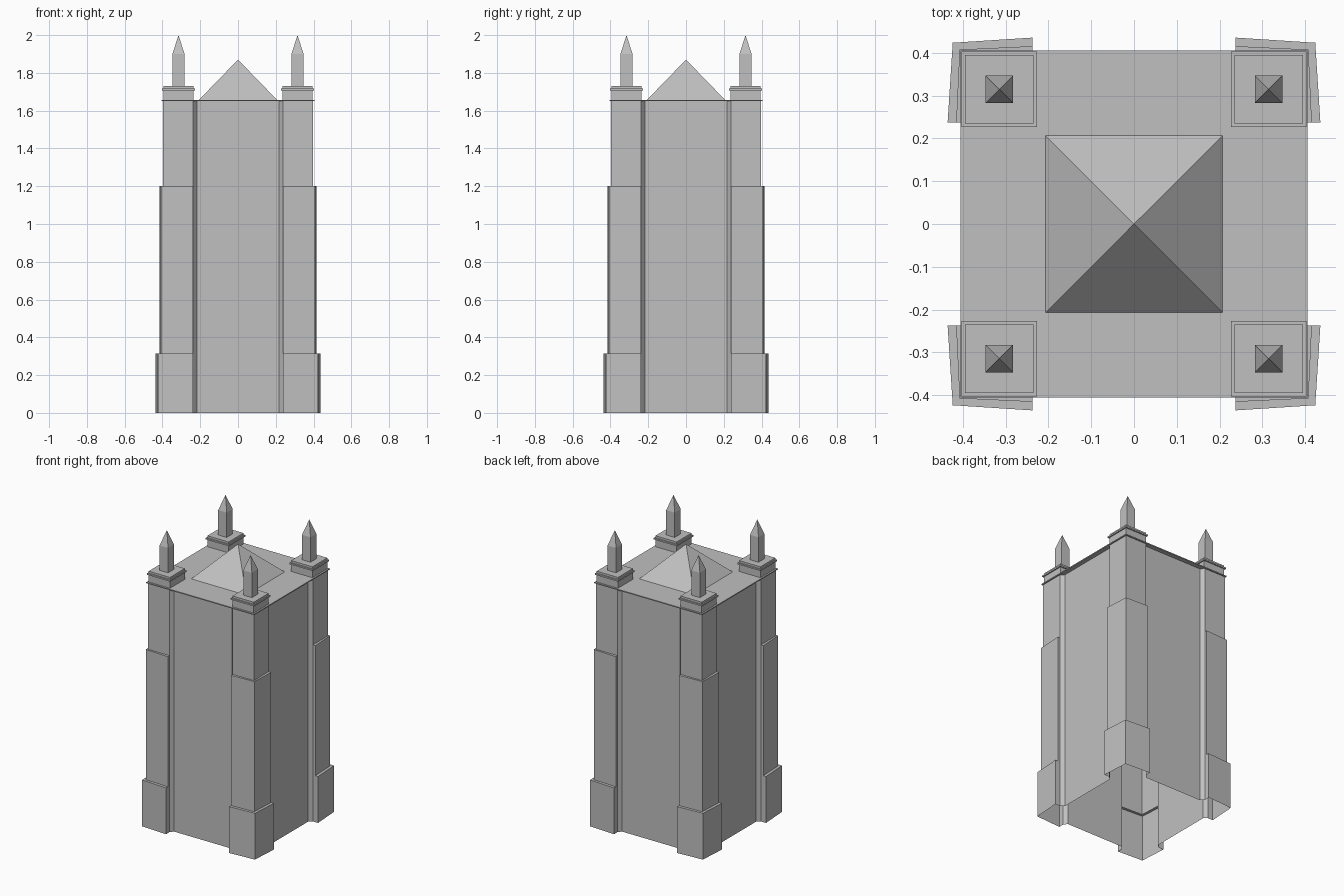
import bpy
import bmesh

cube = bpy.data.objects.get("Cube")
if cube:
    bpy.data.objects.remove(cube, do_unlink=True)

stone = bpy.data.materials.new("grey_stone")
stone.use_nodes = True
GREY = (0.53, 0.53, 0.53, 1)
stone.diffuse_color = GREY
stone.node_tree.nodes["Principled BSDF"].inputs["Base Color"].default_value = GREY


def loft(name, rings, cap_bottom=False, cap_top=False):
    """Skin a stack of matching rings of points."""
    bm = bmesh.new()
    rows = [[bm.verts.new(p) for p in ring] for ring in rings]
    for low, high in zip(rows, rows[1:]):
        n = len(low)
        for i in range(n):
            j = (i + 1) % n
            bm.faces.new((low[i], low[j], high[j], high[i]))
    if cap_bottom:
        bm.faces.new(rows[0][::-1])
    if cap_top:
        bm.faces.new(rows[-1])
    # Merged rings turn into clean points and steps
    bmesh.ops.remove_doubles(bm, verts=bm.verts, dist=1e-4)
    bmesh.ops.dissolve_degenerate(bm, edges=bm.edges, dist=1e-4)
    mesh = bpy.data.meshes.new(name)
    bm.to_mesh(mesh)
    bm.free()
    mesh.materials.append(stone)
    obj = bpy.data.objects.new(name, mesh)
    bpy.context.scene.collection.objects.link(obj)
    return obj


def square(r, z, cx=0, cy=0):
    return [(cx + sx * r, cy + sy * r, z)
            for sx, sy in ((-1, -1), (1, -1), (1, 1), (-1, 1))]


WALL, PIER = 0.375, 0.398          # recessed wall and corner pier faces
CHAMFER, INNER = 0.218, 0.237      # where wall ends and pier begins


def tower_ring(z, edge, corner):
    """Plan of the tower: recessed walls, splayed returns, corner piers."""
    quarter = [(WALL, CHAMFER), (PIER, INNER), (edge, INNER), (corner, corner),
               (INNER, edge), (INNER, PIER), (CHAMFER, WALL)]
    ring = []
    for _ in range(4):
        ring += [(x, y, z) for x, y in quarter]
        quarter = [(-y, x) for x, y in quarter]
    return ring


# Hollow tower shell with buttresses stepping in at two heights
steps = [(0, 0.315, 0.436, 0.424), (0.315, 1.2, 0.416, 0.408),
         (1.2, 1.652, PIER, PIER)]
loft("tower_walls", [tower_ring(z, edge, corner)
                     for low, high, edge, corner in steps for z in (low, high)])

# Thin roof slab and central pyramid
loft("roof_slab", [square(0.406, 1.65), square(0.406, 1.657)], True, True)
loft("roof_pyramid", [square(0.208, 1.656), square(0, 1.87)])

# Corner pedestals with a projecting rim, each carrying a pointed pinnacle
PEDESTAL = [(0.08, 1.656), (0.08, 1.707), (0.088, 1.707), (0.088, 1.717),
            (0.08, 1.717), (0.08, 1.731)]
PINNACLE = [(0.032, 1.73), (0.032, 1.9), (0, 2)]
for x_name, x in (("left", 0.315), ("right", -0.315)):
    for y_name, y in (("front", -0.315), ("back", 0.315)):
        place = f"{y_name}_{x_name}"
        loft(f"{place}_pedestal", [square(r, z, x, y) for r, z in PEDESTAL], False, True)
        loft(f"{place}_pinnacle", [square(r, z, x, y) for r, z in PINNACLE])
